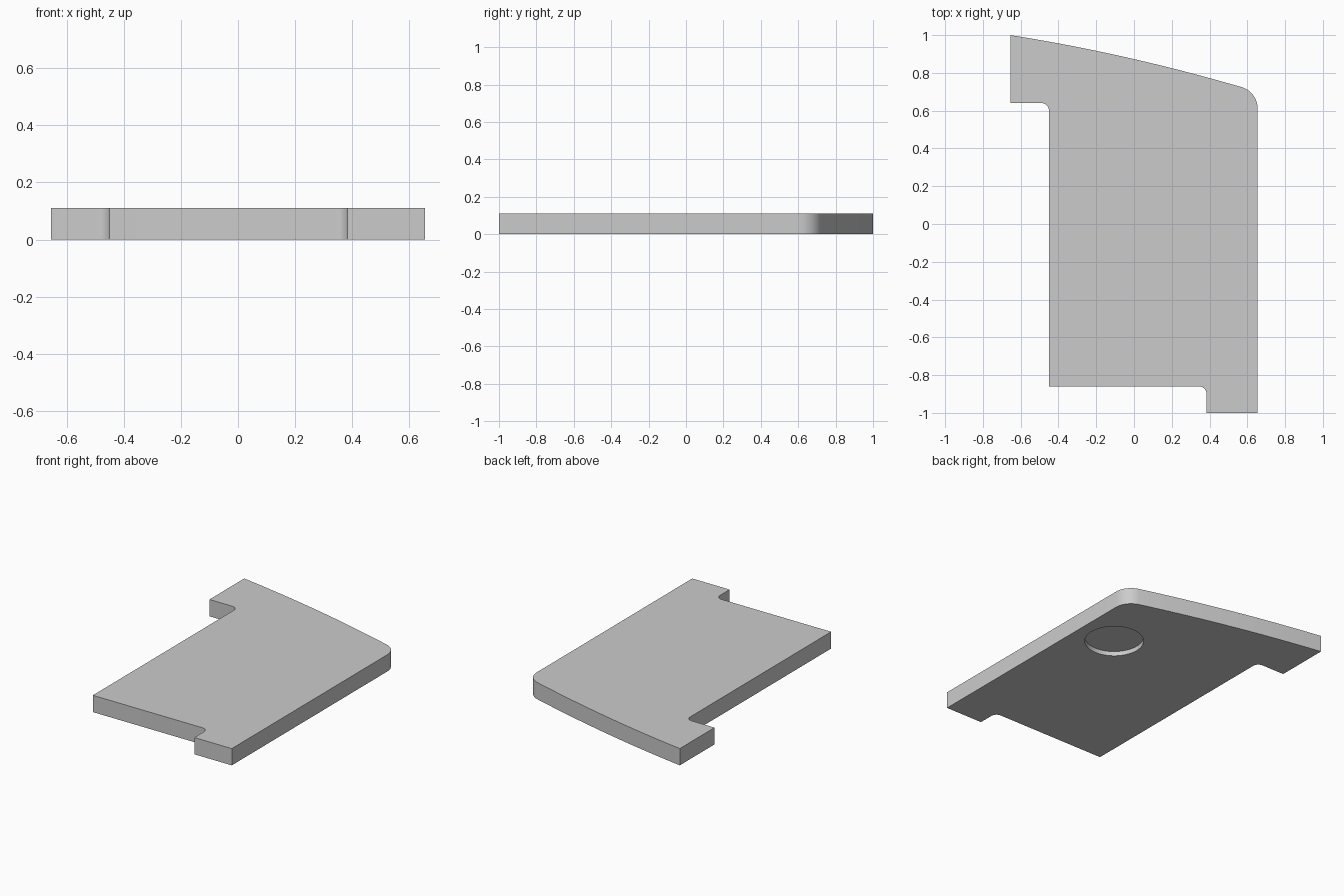
import bpy, bmesh, math

if "Cube" in bpy.data.objects:
    bpy.data.objects.remove(bpy.data.objects["Cube"])

THICK = 0.11
RECESS_DEPTH = 0.03

grey = bpy.data.materials.new("light_grey")
grey.diffuse_color = (0.6, 0.6, 0.6, 1)
grey.use_nodes = True
grey.node_tree.nodes["Principled BSDF"].inputs["Base Color"].default_value = grey.diffuse_color


def arc(cx, cy, r, a0, a1, n=10):
    """Points on an arc, angles in degrees."""
    return [(cx + r * math.cos(math.radians(a0 + (a1 - a0) * i / n)),
             cy + r * math.sin(math.radians(a0 + (a1 - a0) * i / n)))
            for i in range(n + 1)]


def prism(name, outline, z0, z1):
    """Extrude a closed outline into a solid object."""
    bm = bmesh.new()
    face = bm.faces.new([bm.verts.new((x, y, z0)) for x, y in outline])
    ext = bmesh.ops.extrude_face_region(bm, geom=[face])
    top = [g for g in ext["geom"] if isinstance(g, bmesh.types.BMVert)]
    bmesh.ops.translate(bm, verts=top, vec=(0, 0, z1 - z0))
    bmesh.ops.recalc_face_normals(bm, faces=bm.faces)
    mesh = bpy.data.meshes.new(name)
    bm.to_mesh(mesh)
    bm.free()
    mesh.materials.append(grey)
    obj = bpy.data.objects.new(name, mesh)
    bpy.context.collection.objects.link(obj)
    return obj


# Plate outline, counter-clockwise from the front right tab
outline = [(0.384, -1.0), (0.655, -1.0)]
outline += arc(0.535, 0.61, 0.12, 0, 74)                 # rounded back corner
for i in range(1, 17):                                   # bowed back edge
    x = 0.568 + (-0.655 - 0.568) * i / 16
    outline.append((x, 0.873 - 0.2297 * x - 0.0546 * x * x))
outline += [(-0.655, 0.64)]
outline += arc(-0.49, 0.60, 0.04, 90, 0, 8)              # left notch fillet
outline += [(-0.45, -0.86)]
outline += arc(0.344, -0.90, 0.04, 90, 0, 8)             # front notch fillet
plate = prism("plate", outline, 0, THICK)

# Round recess in the underside
cutter = prism("recess_cutter", arc(0.397, 0.284, 0.18, 0, 360, 64)[:-1],
               -0.05, RECESS_DEPTH)
cutter.hide_render = True
cutter.hide_set(True)
cut = plate.modifiers.new("recess", 'BOOLEAN')
cut.operation = 'DIFFERENCE'
cut.solver = 'EXACT'
cut.object = cutter

# Apply the cut and smooth the curved walls
bpy.context.view_layer.objects.active = plate
plate.select_set(True)
bpy.ops.object.modifier_apply(modifier=cut.name)
bpy.data.objects.remove(cutter)
bpy.ops.object.shade_smooth_by_angle(angle=math.radians(30))
